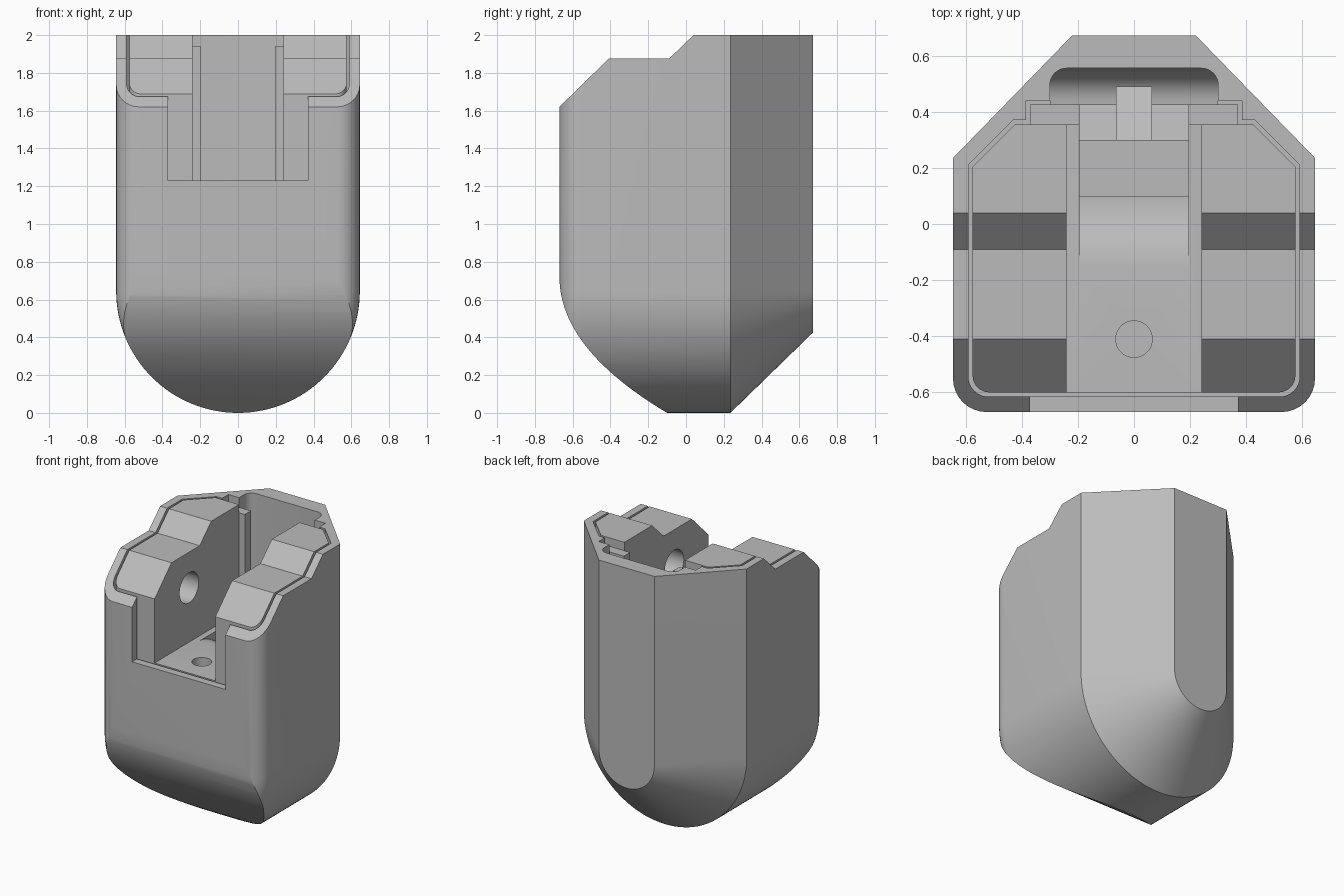
import bpy, bmesh
from math import sin, cos, pi, radians

cube = bpy.data.objects.get("Cube")
if cube:
    bpy.data.objects.remove(cube)

# One plain grey for everything
grey = bpy.data.materials.new("plain_grey")
grey.use_nodes = True
grey.diffuse_color = (0.5, 0.5, 0.5, 1)
grey.node_tree.nodes["Principled BSDF"].inputs["Base Color"].default_value = (0.5, 0.5, 0.5, 1)


def finish(name, bm):
    bmesh.ops.recalc_face_normals(bm, faces=bm.faces)
    mesh = bpy.data.meshes.new(name)
    bm.to_mesh(mesh)
    bm.free()
    mesh.materials.append(grey)
    obj = bpy.data.objects.new(name, mesh)
    bpy.context.collection.objects.link(obj)
    return obj


def prism(name, pts, lo, hi, axis):
    """Extrude a 2D outline along x (points are y, z) or z (points are x, y)."""
    place = (lambda a, b, h: (h, a, b)) if axis == "x" else (lambda a, b, h: (a, b, h))
    bm = bmesh.new()
    low = [bm.verts.new(place(a, b, lo)) for a, b in pts]
    high = [bm.verts.new(place(a, b, hi)) for a, b in pts]
    bm.faces.new(low)
    bm.faces.new(high)
    for i in range(len(pts)):
        j = (i + 1) % len(pts)
        bm.faces.new((low[i], low[j], high[j], high[i]))
    return finish(name, bm)


def box(name, x, y0, y1, z0, z1):
    return prism(name, [(-x, y0), (x, y0), (x, y1), (-x, y1)], z0, z1, "z")


def rod(name, a, b, r, lo, hi, axis):
    return prism(name, arc(a, b, r, 0, 360 * 47 / 48, 47), lo, hi, axis)


def arc(cx, cy, r, a0, a1, n=8):
    angles = [radians(a0 + (a1 - a0) * i / n) for i in range(n + 1)]
    return [(cx + r * cos(a), cy + r * sin(a)) for a in angles]


def bezier(p, q, r, n):
    ts = [i / n for i in range(n + 1)]
    return [tuple((1 - t) ** 2 * a + 2 * t * (1 - t) * b + t * t * c
                  for a, b, c in zip(p, q, r)) for t in ts]


def mirrored(half):
    return half + [(-x, y) for x, y in reversed(half)]


def boolean(obj, cutter, operation="DIFFERENCE", keep=False):
    mod = obj.modifiers.new("cut", "BOOLEAN")
    mod.operation = operation
    mod.solver = "EXACT"
    mod.object = cutter
    bpy.context.view_layer.objects.active = obj
    bpy.ops.object.modifier_apply(modifier=mod.name)
    if not keep:
        bpy.data.objects.remove(cutter)


# Shell: U-shaped sections lofted from front to back
R, AXIS_Z, FILLET, FRONT = 0.645, 0.645, 0.12, -0.67
sections = [(-0.70, 0.47)]
for i in range(9):
    a = pi / 2 * i / 8
    sections.append((FRONT + FILLET * (1 - cos(a)), R - FILLET * (1 - sin(a))))
sections += [(0.235, R), (0.672, 0.22)]
bm = bmesh.new()
rings = []
for y, r in sections:
    u = [(r, 2.1)] + arc(0, AXIS_Z, r, 0, -180, 64) + [(-r, 2.1)]
    rings.append([bm.verts.new((x, y, z)) for x, z in u])
for a, b in zip(rings, rings[1:]):
    for i in range(len(a)):
        j = (i + 1) % len(a)
        bm.faces.new((a[i], a[j], b[j], b[i]))
bm.faces.new(rings[0])
bm.faces.new(rings[-1])
shell = finish("outer_shell", bm)

# Side silhouette: stepped top and curved front underside
underside = bezier((FRONT, 0.72), (FRONT, 0.34), (-0.1, 0), 24)
silhouette = underside + [(0, -0.06), (0.8, -0.06), (0.8, 2), (0.04, 2),
                          (-0.09, 1.875), (-0.41, 1.875), (FRONT, 1.62)]
side_cutter = prism("side_cutter", silhouette, -1, 1, "x")
boolean(shell, side_cutter, "INTERSECT", keep=True)

# Shell cavity with rear pocket, and the front notch
cavity = (arc(0.52, -0.545, 0.07, -90, 0)
          + [(0.59, 0.21), (0.43, 0.37), (0.385, 0.37), (0.385, 0.44), (0.3, 0.44)]
          + arc(0.24, 0.495, 0.06, 0, 90))
boolean(shell, prism("cavity_cutter", mirrored(cavity), 0.7, 2.2, "z"))
boolean(shell, box("notch_cutter", 0.37, -0.8, -0.6, 1.23, 2.2))

# Insert: fills the cavity with a narrow gap, following the same stepped top
insert_half = (arc(0.515, -0.54, 0.06, -90, 0)
               + [(0.575, 0.205), (0.425, 0.355), (0.37, 0.355), (0.37, 0.425)])
insert = prism("inner_insert", mirrored(insert_half), 0.69, 2.2, "z")
boolean(insert, side_cutter, "INTERSECT")
boolean(insert, box("channel_cutter", 0.24, -0.8, 0.355, 1.23, 2.2))
boolean(insert, box("tab_cutter", 0.5, 0.354, 0.6, 1.94, 2.2))

# Curved chute falling from the channel floor towards the back
chute = bezier((-0.15, 1.23), (0, 1.22), (0.1, 1.06), 12)
chute += [(0.1, 0.98), (0.3, 0.98), (0.3, 0.82), (0.5, 0.78), (0.5, 2.2), (-0.15, 2.2)]
boolean(insert, prism("chute_cutter", chute, -0.195, 0.195, "x"))

# Pivot holes in both cheeks and a hole in the floor
boolean(insert, rod("pivot_cutter", -0.21, 1.62, 0.108, -0.5, 0.5, "x"))
boolean(insert, rod("floor_hole_cutter", 0, -0.41, 0.065, 0.9, 1.4, "z"))

# Rounded pocket bottom and centre rib
pocket = bezier((0.42, 0.76), (0.55, 0.76), (0.56, 0.95), 10) + [(0.56, 0.69), (0.42, 0.69)]
pocket_floor = prism("pocket_floor", pocket, -0.3, 0.3, "x")
rib = prism("pocket_rib", [(0.29, 0.96), (0.49, 0.86), (0.49, 0.7), (0.29, 0.7)],
            -0.065, 0.065, "x")

# Smooth the curved surfaces, keep the edges crisp
bpy.ops.object.select_all(action="DESELECT")
for obj in (shell, insert, pocket_floor, rib):
    obj.select_set(True)
bpy.context.view_layer.objects.active = shell
bpy.ops.object.shade_smooth_by_angle(angle=radians(25))
